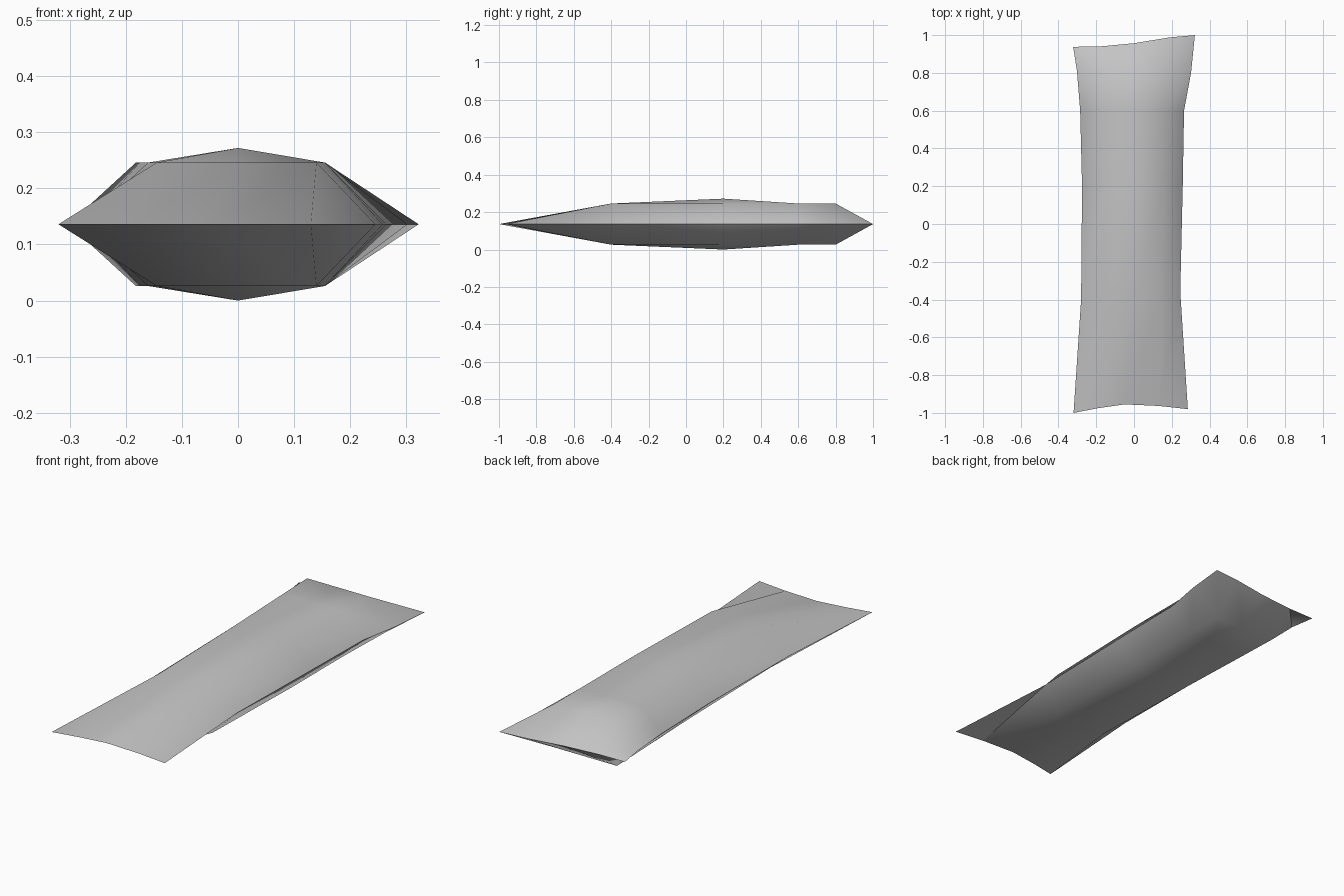
import bpy
import bmesh

cube = bpy.data.objects.get("Cube")
if cube:
    bpy.data.objects.remove(cube, do_unlink=True)

MID, CROWN, SHOULDER = 0.136, 0.136, 0.11   # seam height, bulge heights above it

# Cross rows from front to back: points (x, y) from right edge to left edge, and centre bulge
rows = [
    ([(-0.32, -1.0), (-0.19, -0.975), (-0.05, -0.955), (0.13, -0.963), (0.285, -0.98)], 0),
    ([(-0.28, -0.4), (-0.145, -0.4), (0, -0.4), (0.14, -0.4), (0.245, -0.36)], SHOULDER),
    ([(-0.275, 0.2), (-0.16, 0.2), (0, 0.2), (0.155, 0.2), (0.258, 0.2)], CROWN),
    ([(-0.285, 0.6), (-0.175, 0.6), (0, 0.6), (0.155, 0.6), (0.265, 0.6)], SHOULDER),
    ([(-0.302, 0.81), (-0.182, 0.8), (0, 0.8), (0.155, 0.8), (0.302, 0.8)], SHOULDER),
    ([(-0.322, 0.938), (-0.18, 0.94), (0, 0.957), (0.19, 0.988), (0.322, 1.0)], 0),
]

bm = bmesh.new()

# Upper skin, with its rim on the seam plane
grid = []
for points, bulge in rows:
    side = min(bulge, SHOULDER)
    heights = [0, side, bulge, side, 0]
    grid.append([bm.verts.new((x, y, z)) for (x, y), z in zip(points, heights)])
for near, far in zip(grid, grid[1:]):
    for i in range(len(near) - 1):
        bm.faces.new((near[i], near[i + 1], far[i + 1], far[i]))

# Lower skin, mirrored and welded along the seam
bmesh.ops.mirror(bm, geom=bm.verts[:] + bm.edges[:] + bm.faces[:],
                 axis='Z', merge_dist=0.0005)
bmesh.ops.remove_doubles(bm, verts=bm.verts[:], dist=0.0005)
bmesh.ops.recalc_face_normals(bm, faces=bm.faces[:])

# Soft shading with a crisp seam
for face in bm.faces:
    face.smooth = True
for edge in bm.edges:
    edge.smooth = not all(abs(v.co.z) < 0.001 for v in edge.verts)

mesh = bpy.data.meshes.new("long_cushion")
bm.to_mesh(mesh)
bm.free()
cushion = bpy.data.objects.new("long_cushion", mesh)
cushion.location.z = MID
bpy.context.collection.objects.link(cushion)

# Plain grey cloth
grey = bpy.data.materials.new("grey_cloth")
grey.use_nodes = True
colour = (0.55, 0.55, 0.55, 1)
grey.diffuse_color = colour
grey.node_tree.nodes["Principled BSDF"].inputs["Base Color"].default_value = colour
mesh.materials.append(grey)
